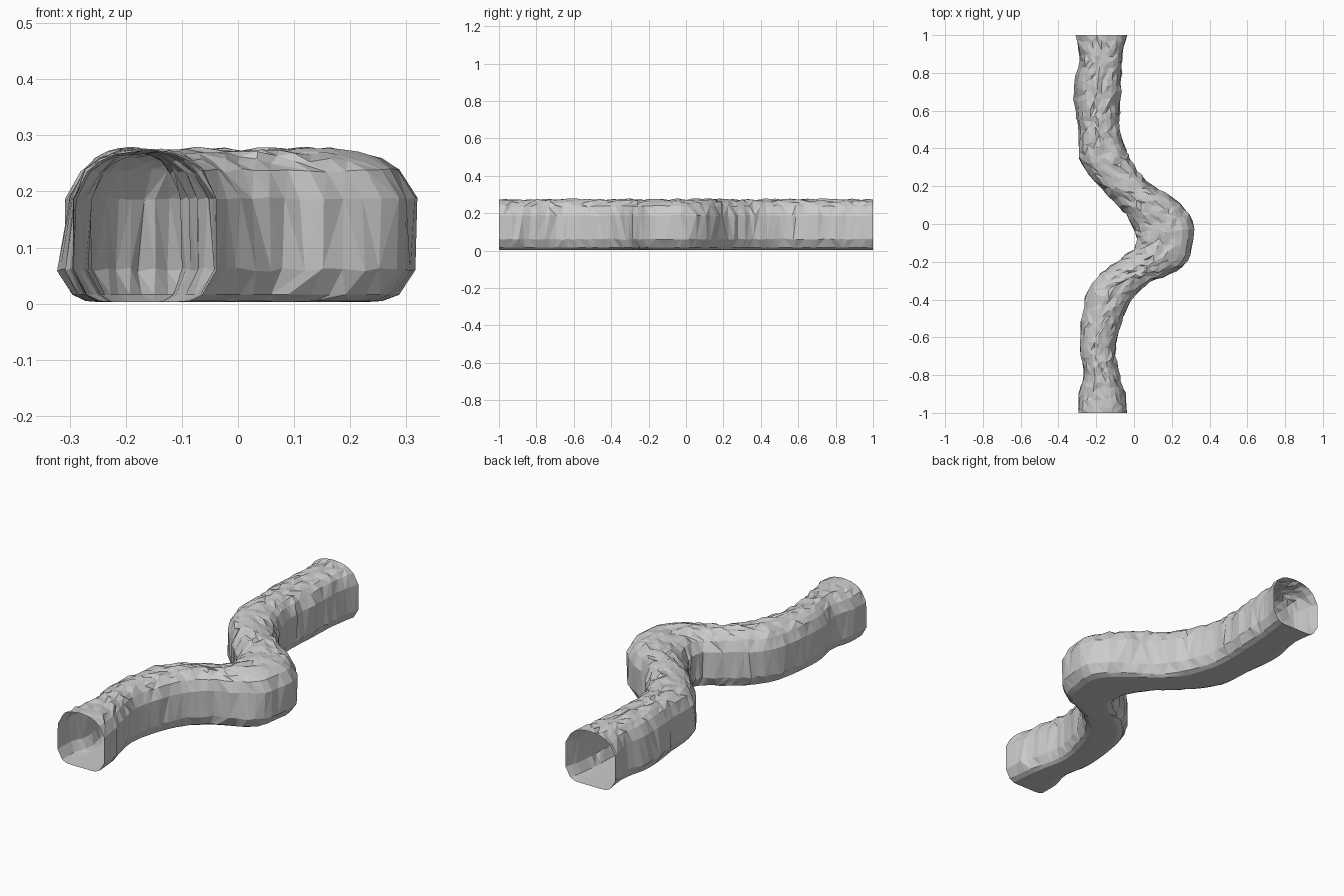
import bpy, bmesh, math, random
from mathutils import Vector, noise

if "Cube" in bpy.data.objects:
    bpy.data.objects.remove(bpy.data.objects["Cube"])

random.seed(4)
RINGS, HALF = 66, 11          # rings along the tunnel, steps per half section

# left and right wall stations in plan (lx, ly, rx, ry), back to front
WALLS = [
    (-.317, 1, -.028, 1), (-.295, .88, -.055, .88), (-.328, .70, -.06, .73),
    (-.303, .50, -.072, .53), (-.296, .36, -.04, .41), (-.25, .27, .0, .32),
    (-.16, .17, .08, .222), (-.06, .06, .20, .15), (-.01, -.02, .295, .06),
    (.003, -.07, .325, -.01), (.0, -.115, .312, -.12), (-.03, -.15, .293, -.20),
    (-.10, -.195, .21, -.26), (-.19, -.27, .08, -.315), (-.25, -.35, .0, -.40),
    (-.28, -.48, -.055, -.51), (-.291, -.66, -.093, -.66),
    (-.268, -.80, -.07, -.80), (-.30, -.90, -.04, -.90), (-.302, -1, -.03, -1)]

# half cross-section (width factor, z) from the flat floor to the crown
PROFILE = [(0, .003), (.55, .004), (.76, .016), (.92, .05), (.99, .095),
           (1, .14), (.93, .19), (.72, .24), (.38, .266), (0, .273)]


def resample(points, count):
    """Evenly spaced points on a Catmull-Rom curve."""
    pts = [Vector(p) for p in points]
    pts = [2 * pts[0] - pts[1]] + pts + [2 * pts[-1] - pts[-2]]
    dense = []
    for i in range(1, len(pts) - 2):
        a, b, c, d = pts[i - 1:i + 3]
        for k in range(20):
            t = k / 20
            dense.append(.5 * (2 * b + (c - a) * t + (2 * a - 5 * b + 4 * c - d) * t * t
                               + (3 * b - a - 3 * c + d) * t ** 3))
    dense.append(pts[-2])
    total = sum((q - p).length for p, q in zip(dense, dense[1:]))
    out, run, n = [dense[0]], 0, 1
    for p, q in zip(dense, dense[1:]):
        run += (q - p).length
        while n < count and run >= total * n / count - 1e-6:
            out.append(q)
            n += 1
    out = out[:count] + [dense[-1]]
    return out


walls = resample(WALLS, RINGS)
half = [tuple(p) for p in resample(PROFILE, HALF)]
section = [(w, z) for w, z in half] + [(-w, z) for w, z in half[-2:0:-1]]
N = len(section)

# crumpled open tube
bm = bmesh.new()
rings = []
for i, (lx, ly, rx, ry) in enumerate(walls):
    end = i in (0, RINGS)
    sag = max(0, 1 - abs(ly - .68) / .3)       # left wall slumps near the back
    ring = []
    for w, z in section:
        if w < 0 and z > .1:
            w *= 1 - sag * .25 * min(1, (z - .1) / .1)
        t = (w + 1) / 2
        p = Vector((lx + (rx - lx) * t, ly + (ry - ly) * t, z))
        if not end:
            rough = .0065 if z > .02 else 0
            out = Vector(((rx - lx) * w * .5, (ry - ly) * w * .5, z - .135)).normalized()
            along = Vector((-(ry - ly), rx - lx, 0)).normalized()
            p += along * random.uniform(-.010, .010)
            p += out * (random.uniform(-rough, rough)
                        + rough * .5 * noise.noise(p * 14))
        p.z = max(p.z, .002)
        ring.append(bm.verts.new(p))
    rings.append(ring)

# irregular triangles between rings
for a, b in zip(rings, rings[1:]):
    for k in range(N):
        m = (k + 1) % N
        q = (a[k], a[m], b[m], b[k])
        if random.random() < .5:
            tris = ((q[0], q[1], q[2]), (q[0], q[2], q[3]))
        else:
            tris = ((q[0], q[1], q[3]), (q[1], q[2], q[3]))
        for t in tris:
            bm.faces.new(t)
bmesh.ops.recalc_face_normals(bm, faces=bm.faces)
# an open tube has no inside to detect, so check the crown points up
bm.faces.ensure_lookup_table()
crown = max(bm.faces, key=lambda f: f.calc_center_median().z)
if crown.normal.z < 0:
    bmesh.ops.reverse_faces(bm, faces=bm.faces)

mesh = bpy.data.meshes.new("cave_tunnel")
bm.to_mesh(mesh)
bm.free()
tunnel = bpy.data.objects.new("cave_tunnel", mesh)
bpy.context.collection.objects.link(tunnel)
